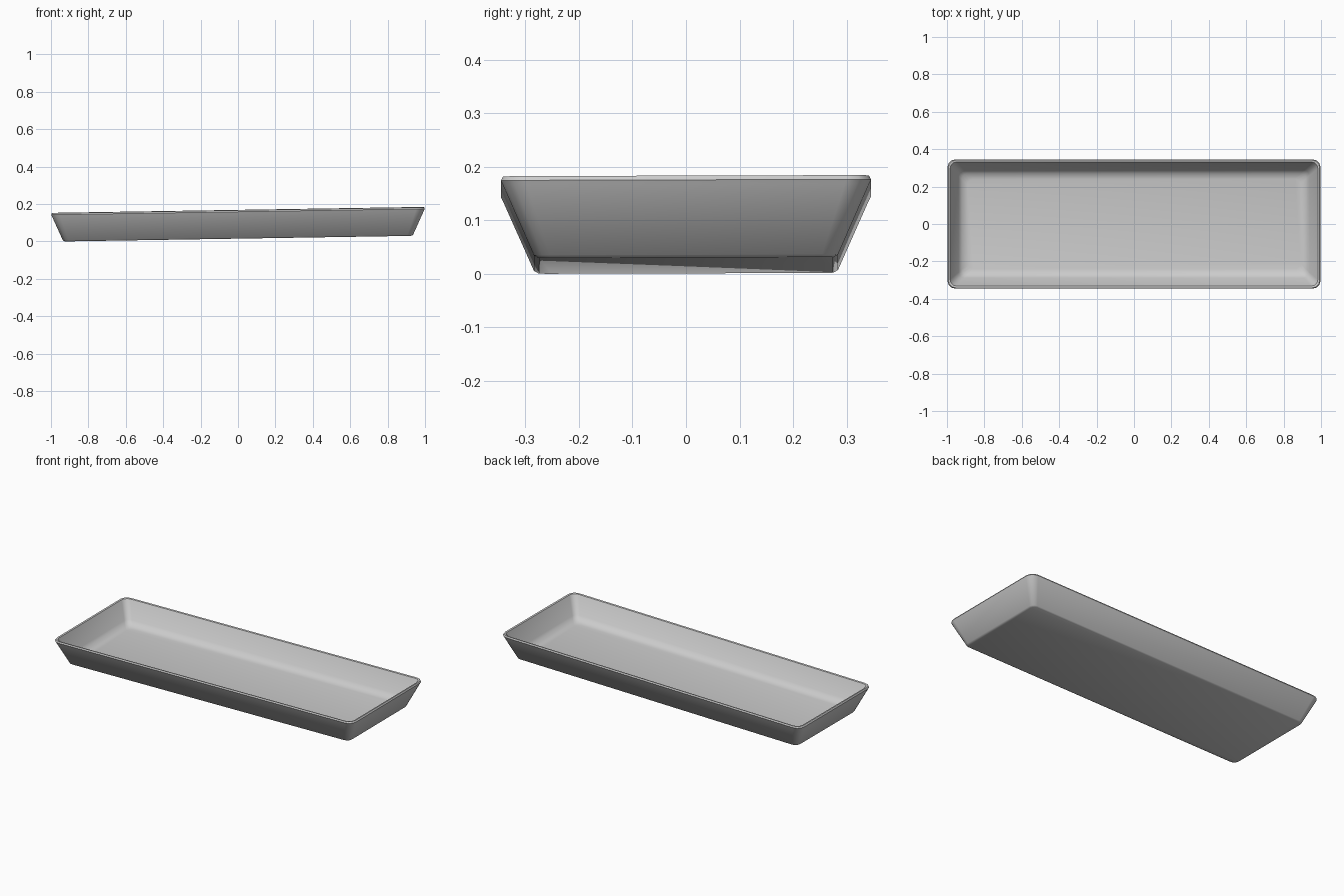
import bpy, bmesh, math

if "Cube" in bpy.data.objects:
    bpy.data.objects.remove(bpy.data.objects["Cube"])

SLOPE_X, SLOPE_Y = 0.016, 0.003   # the tray sits slightly tilted


def ring(bm, hx, hy, z, c, n=3):
    """Rounded rectangle loop, following the tilt."""
    verts = []
    for k, (sx, sy) in enumerate([(1, 1), (-1, 1), (-1, -1), (1, -1)]):
        for i in range(n + 1):
            a = math.pi / 2 * (k + i / n)
            x = sx * (hx - c) + c * math.cos(a)
            y = sy * (hy - c) + c * math.sin(a)
            verts.append(bm.verts.new((x, y, z + SLOPE_X * x + SLOPE_Y * y)))
    return verts


bm = bmesh.new()
# outer wall, rim, inner wall and floor as (half x, half y, z, corner radius)
profile = [
    (0.925, 0.275, 0.019, 0.025),
    (0.936, 0.284, 0.024, 0.03),
    (0.995, 0.342, 0.155, 0.045),
    (0.998, 0.346, 0.163, 0.045),
    (0.993, 0.342, 0.171, 0.042),
    (0.983, 0.332, 0.169, 0.035),
    (0.938, 0.288, 0.070, 0.03),
    (0.920, 0.270, 0.048, 0.03),
    (0.890, 0.240, 0.041, 0.03),
]
rings = [ring(bm, *p) for p in profile]
for a, b in zip(rings, rings[1:]):
    for i in range(len(a)):
        j = (i + 1) % len(a)
        bm.faces.new((a[i], a[j], b[j], b[i]))
bm.faces.new(rings[0][::-1])
bm.faces.new(rings[-1])
bmesh.ops.recalc_face_normals(bm, faces=bm.faces)
low = min(v.co.z for v in bm.verts)
for v in bm.verts:
    v.co.z -= low

mesh = bpy.data.meshes.new("tray")
bm.to_mesh(mesh)
bm.free()
tray = bpy.data.objects.new("tray", mesh)
bpy.context.collection.objects.link(tray)

mat = bpy.data.materials.new("light grey")
mat.diffuse_color = (0.6, 0.6, 0.6, 1)
mat.use_nodes = True
mat.node_tree.nodes["Principled BSDF"].inputs["Base Color"].default_value = mat.diffuse_color
mesh.materials.append(mat)

bpy.context.view_layer.objects.active = tray
tray.select_set(True)
bpy.ops.object.shade_smooth_by_angle(angle=math.radians(40))
